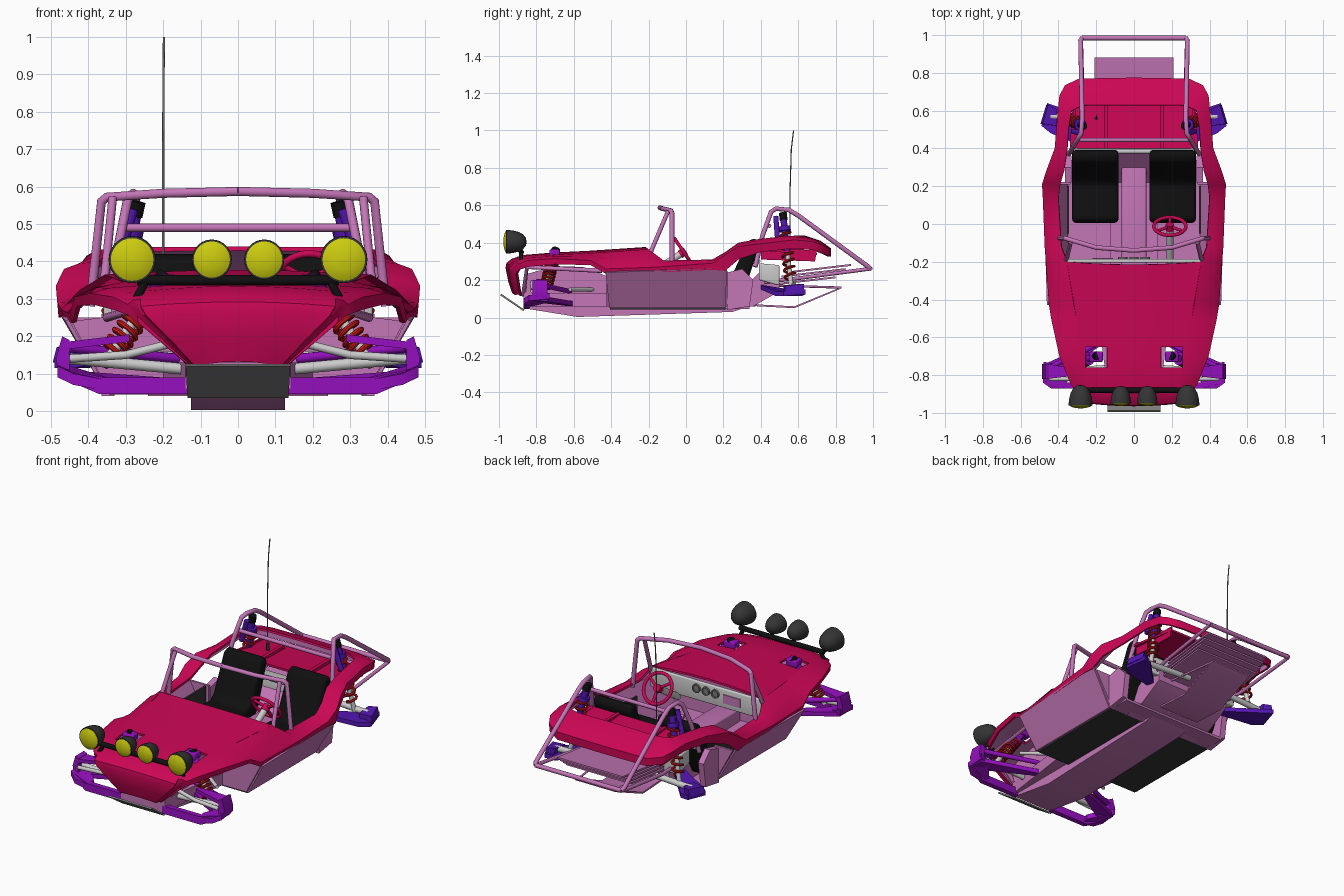
import bpy, bmesh, math
from mathutils import Vector

if "Cube" in bpy.data.objects:
    bpy.data.objects.remove(bpy.data.objects["Cube"])

def mat(name, r, g, b):
    m = bpy.data.materials.new(name)
    m.diffuse_color = (r, g, b, 1)
    m.use_nodes = True
    m.node_tree.nodes["Principled BSDF"].inputs["Base Color"].default_value = m.diffuse_color
    return m
RED = mat("crimson", .6, .002, .09)
PINK = mat("pink", .55, .18, .47)
PURPLE = mat("purple", .3, .005, .52)
VIOLET = mat("violet", .09, .008, .45)
YELLOW = mat("yellow", .6, .6, .005)
BLACK = mat("black", .005, .005, .005)
DARK = mat("dark_grey", .035, .035, .035)
COIL = mat("coil_red", .6, .01, .01)
GREY = mat("light_grey", .55, .55, .55)
METAL = mat("mid_grey", .2, .2, .2)

def add(name, data, m, mirror=False):
    o = bpy.data.objects.new(name, data)
    bpy.context.collection.objects.link(o)
    data.materials.append(m)
    if mirror:
        o.modifiers.new("mirror", 'MIRROR').merge_threshold = .001
    return o

def mesh(name, verts, faces, m, mirror=False, fix=True):
    me = bpy.data.meshes.new(name)
    me.from_pydata([tuple(v) for v in verts], [], faces)
    if fix:
        bm = bmesh.new(); bm.from_mesh(me)
        bmesh.ops.recalc_face_normals(bm, faces=bm.faces)
        bm.to_mesh(me); bm.free()
    return add(name, me, m, mirror)

def prism(name, poly, off, m, mirror=False, bevel=0):
    n = len(poly)
    p = [Vector(v) for v in poly]
    v = p + [q + Vector(off) for q in p]
    f = [list(range(n)), list(range(n, 2 * n))]
    f += [[i, (i + 1) % n, n + (i + 1) % n, n + i] for i in range(n)]
    o = mesh(name, v, f, m, mirror)
    if bevel:
        b = o.modifiers.new("bevel", 'BEVEL'); b.width = bevel; b.segments = 3
    return o

def box(name, x0, x1, y0, y1, z0, z1, m, mirror=False, bevel=0):
    return prism(name, [(x0, y0, z0), (x1, y0, z0), (x1, y1, z0), (x0, y1, z0)],
                 (0, 0, z1 - z0), m, mirror, bevel)

def side(name, yz, x0, x1, m, mirror=False, bevel=0):
    return prism(name, [(x0, y, z) for y, z in yz], (x1 - x0, 0, 0), m, mirror, bevel)

def tube(name, pts, r, m, mirror=False, cyclic=False, res=4):
    c = bpy.data.curves.new(name, 'CURVE')
    c.dimensions = '3D'; c.bevel_depth = r; c.bevel_resolution = res; c.use_fill_caps = True
    s = c.splines.new('POLY'); s.points.add(len(pts) - 1)
    for p, q in zip(s.points, pts):
        p.co = (*q, 1)
    s.use_cyclic_u = cyclic
    return add(name, c, m, mirror)

def loft(name, rows, m, inner=None, thick=.012, mirror=True):
    n = len(rows[0])
    f = [[r * n + c, r * n + c + 1, (r + 1) * n + c + 1, (r + 1) * n + c]
         for r in range(len(rows) - 1) for c in range(n - 1)]
    o = mesh(name, [p for r in rows for p in r], f, m, mirror, fix=False)
    s = o.modifiers.new("shell", 'SOLIDIFY'); s.thickness = thick
    if inner:
        o.data.materials.append(inner); s.material_offset = 1
    return o

def lathe(name, profile, centre, m, n=28):
    # rings of (radius, y) about the y axis
    v = [(centre[0] + r * math.cos(a * math.tau / n), centre[1] + y, centre[2] + r * math.sin(a * math.tau / n))
         for r, y in profile for a in range(n)]
    f = [[k * n + a, k * n + (a + 1) % n, (k + 1) * n + (a + 1) % n, (k + 1) * n + a]
         for k in range(len(profile) - 1) for a in range(n)]
    f += [list(range(n)), list(range((len(profile) - 1) * n, len(profile) * n))]
    return mesh(name, v, f, m)

# Hood and nose: half width, y, z per row, crowned at the centre
hood_rows = [(.115, -.915, .12), (.17, -.935, .18), (.245, -.95, .255), (.26, -.945, .28), (.26, -.92, .30),
             (.235, -.86, .322), (.27, -.7, .335), (.305, -.5, .345), (.355, -.2, .365)]
hood = loft("hood", [[(w * t, y - .015 * (1 - t * t), z + .012 * (1 - t * t)) for t in (0, .35, .7, 1)]
                     for w, y, z in hood_rows], RED, PINK)
for s in (-1, 1):
    cut = box("shock_hole_cutter", s * .2 - .058, s * .2 + .058, -.76, -.65, .2, .5, RED)
    cut.hide_render = True
    b = hood.modifiers.new("hole", 'BOOLEAN'); b.operation = 'DIFFERENCE'; b.object = cut

# Fenders, cockpit rails and rear hoop: inner x, y, z, outer x, y, z, lip z
F = [(.115, -.915, .12, .125, -.89, .12, .115), (.245, -.95, .255, .27, -.91, .255, .235),
     (.26, -.92, .30, .295, -.895, .285, .255), (.235, -.86, .322, .335, -.85, .305, .27),
     (.27, -.7, .335, .395, -.7, .315, .285), (.305, -.5, .345, .437, -.51, .305, .28),
     (.32, -.42, .35, .45, -.43, .26, .235), (.355, -.2, .365, .467, -.2, .268, .24),
     (.385, -.12, .305, .473, -.12, .272, .243), (.40, .14, .31, .483, .14, .29, .255),
     (.39, .21, .35, .487, .21, .335, .25), (.37, .28, .40, .465, .28, .38, .31),
     (.355, .38, .418, .42, .40, .395, .35), (.345, .52, .435, .405, .58, .415, .37),
     (.33, .60, .438, .395, .68, .405, .36), (.29, .62, .438, .365, .735, .385, .34),
     (.25, .63, .438, .29, .77, .37, .325), (0, .63, .44, 0, .775, .37, .325)]
rows = []
for a, b, c, d, e, g, l in F:
    rows.append([(a, b, c), (a + (d - a) * .6, b + (e - b) * .6, c + (g - c) * .45 + .003),
                 (d, e, g), (d * .985, e, l)])
loft("fender_shell", rows, RED, PINK)

# Tub, floor and chassis
loft("tub", [[(0, y, .06), (.35, y, .06), (.452 + (y + .43) * .03, y + d, z)] for y, d, z in
             ((-.41, -.02, .245), (.21, .01, .27))], PINK, PINK, .01)
box("under_floor", .13, .345, -.405, .215, .044, .052, DARK, True)
prism("tub_front_wall", [(.14, -.425, .06), (.35, -.425, .06), (.445, -.425, .24), (.2, -.425, .27)], (0, .012, 0), PINK, True)
prism("tub_rear_wall", [(.335, .21, .06), (.35, .21, .06), (.455, .21, .25), (.335, .21, .25)], (0, .012, 0), PINK, True)
side("belly_skid", [(-.87, .05), (-.58, .003), (.25, .03), (.34, .06), (-.43, .08), (-.87, .09)], -.125, .125, PINK)
prism("front_chassis", [(-.14, -.87, .06), (.14, -.87, .06), (.2, -.42, .06), (-.2, -.42, .06)], (0, 0, .07), PINK)
side("chassis_rail", [(-.86, .13), (-.86, .23), (-.7, .275), (-.55, .27), (-.42, .22), (-.42, .1)], .12, .145, PINK, True)
box("firewall", -.34, .34, -.425, -.41, .06, .33, PINK)
box("tunnel", -.065, .065, -.41, .38, .06, .15, PINK, bevel=.01)
side("rear_chassis", [(.22, .04), (.36, .06), (.5, .14), (.5, .2), (.4, .25), (.22, .07)], -.24, .24, PINK)
side("rear_box", [(.22, .04), (.34, .06), (.36, .2), (.3, .26), (.22, .24)], .33, .365, PINK, True)
box("rear_floor", -.34, .34, .2, .34, .045, .06, PINK)
side("engine_box", [(.39, .2), (.5, .17), (.5, .28), (.39, .29)], -.3, .3, GREY, bevel=.01)
prism("number_plate", [(-.14, -.995, .12), (.14, -.995, .12), (.135, -.87, .035), (-.135, -.87, .035)], (0, .008, .006), METAL)
tube("front_tube", [(.115, -.87, .12), (.28, -.85, .27), (.35, -.45, .25)], .012, PINK, True)

# Rear deck, louvres and skid
prism("rear_deck", [(-.34, .40, .37), (.34, .40, .37), (.32, .70, .345), (-.32, .70, .345)], (0, 0, -.012), RED)
box("deck_ridge", .14, .16, .4, .63, .36, .378, RED, True)
side("deck_flap", [(.4, .37), (.7, .36), (.69, .30), (.4, .31)], .31, .32, RED, True)
for i in range(4):
    y0, z0 = .45 + .03 * i, .17 + .022 * i
    side("rear_louvre", [(y0, z0), (.8 + .027 * i, z0 + .04), (.8 + .027 * i, z0 + .05), (y0, z0 + .01)], -.21, .21, PINK)
side("rear_skid", [(.38, .06), (.58, .05), (.83, .155), (.83, .163), (.58, .06), (.38, .07)], -.13, .13, PINK)
tube("skid_brace", [(.12, .83, .16), (.15, .5, .17)], .006, PINK, True)

# Roll cage and windscreen frame
tube("rear_cage", [(.345, .37, .27), (.32, .41, .44), (.295, .455, .565), (.28, .48, .582), (.275, .55, .575),
                   (.275, .6, .545), (.283, .97, .275), (.275, .985, .262)], .0125, PINK, True)
tube("cage_tail", [(-.275, .985, .262), (.275, .985, .262)], .0125, PINK)
tube("cage_lower", [(.28, .98, .26), (.27, .6, .21), (.24, .42, .19)], .01, PINK, True)
tube("cage_crossbar", [(-.3, .445, .49), (.3, .445, .49)], .011, PINK)
tube("seat_crossbar", [(-.34, .385, .3), (.34, .385, .3)], .013, GREY)
tube("windscreen_frame", [(.395, -.075, .28), (.365, -.075, .56), (.35, -.08, .572), (.2, -.125, .582), (0, -.14, .587)],
     .0125, PINK, True)
tube("windscreen_brace", [(.365, -.2, .32), (.355, -.18, .37), (.335, -.095, .57)], .0115, PINK, True)

# Dashboard and steering
box("dashboard", -.36, .36, -.205, -.185, .25, .36, GREY, bevel=.006)
box("dash_panel", -.22, -.11, -.185, -.18, .28, .33, PINK)
for x in (-.06, 0, .06):
    lathe("gauge", [(.025, 0), (.025, .012), (.018, .012), (.018, .006)], (x, -.187, .32), METAL, 20)
c, u = Vector((.19, -.012, .35)), Vector((0, -.56, .83))
ring = [c + .085 * (Vector((math.cos(t), 0, 0)) + u * math.sin(t)) for t in [i * math.tau / 32 for i in range(32)]]
tube("steering_wheel", ring, .0095, RED, cyclic=True)
for k in (3, 13, 24):
    tube("wheel_spoke", [c, ring[k]], .008, RED)
tube("steering_hub", [c + Vector((0, .01, .007)), c - Vector((0, .02, .013))], .022, RED)
tube("steering_column", [c, (.19, -.2, .23)], .018, GREY)

# Seats: cushion running into a raked back
for s in (-1, 1):
    x = s * .205
    side("seat", [(.01, .10), (.28, .09), (.32, .17), (.395, .39), (.375, .425), (.33, .41), (.235, .2), (.2, .175), (.03, .195), (.005, .17)],
         x - .122, x + .122, BLACK, bevel=.025)
side("inner_side_panel", [(-.05, .11), (.2, .11), (.2, .25), (-.05, .25)], .345, .355, DARK, True)

# Light bar with four lamps
tube("light_bar", [(-.27, -.88, .35), (.27, -.88, .35)], .014, BLACK)
tube("light_bar_post", [(.245, -.88, .35), (.28, -.885, .285)], .011, BLACK, True)
for x, r in ((-.283, .06), (-.07, .051), (.07, .051), (.283, .06)):
    cy = -.955 if r > .055 else -.945
    lathe("lamp_shell", [(r * a, r * b) for a, b in ((.95, -.12), (1.04, -.1), (1.05, .1), (1, .5), (.88, 1), (.66, 1.4), (.35, 1.65), (.08, 1.7))],
          (x, cy, .405), DARK)
    lathe("lamp_lens", [(r * a, r * b) for a, b in ((.95, -.05), (.95, -.14), (.75, -.24), (.45, -.32), (.05, -.36))], (x, cy, .405), YELLOW)
    tube("lamp_stem", [(x, cy + .05, .37), (min(.26, max(-.26, x)), -.88, .35)], .01, BLACK)

# Coil-over shocks
def shock(name, a, b, r, m, top):
    a, b = Vector(a), Vector(b)
    d = b - a
    L = d.normalized(); p = L.cross(Vector((0, 1, 0))).normalized(); q = L.cross(p)
    tube(name + "_rod", [a, a + d * .6], r * .45, GREY, True)
    tube(name + "_body", [a + d * .5, b], r * .62, m, True)
    tube(name + "_collar", [a + d * top, a + d * (top + .06)], r * 1.15, m, True)
    tube(name + "_cap", [b - L * .02, b + L * .02], r * .75, BLACK, True)
    tube(name + "_coil", [a + d * (.15 + (top - .15) * i / 84) + r * (p * math.cos(i * math.tau / 12) + q * math.sin(i * math.tau / 12))
                          for i in range(85)], .0075, COIL, True, res=2)
shock("front_shock", (.36, -.76, .12), (.205, -.7, .35), .03, PURPLE, .72)
shock("rear_shock", (.355, .565, .15), (.272, .52, .54), .028, VIOLET, .8)
box("front_shock_mount", .165, .235, -.73, -.675, .325, .365, PURPLE, True, .008)
tube("shock_reservoir", [(.32, .49, .41), (.28, .48, .54)], .014, VIOLET, True)

# Front suspension
prism("front_lower_arm", [(.12, -.87, .045), (.37, -.87, .045), (.475, -.84, .09), (.475, -.84, .115), (.36, -.87, .09), (.12, -.87, .09)],
      (0, .03, 0), PURPLE, True)
prism("front_lower_strut", [(.14, -.62, .06), (.14, -.59, .06), (.47, -.74, .085), (.47, -.84, .085)], (0, 0, .025), PURPLE, True)
prism("front_arm_pod", [(.36, -.87, .055), (.44, -.87, .07), (.482, -.84, .09), (.478, -.73, .1), (.42, -.74, .08), (.35, -.82, .06)],
      (0, 0, .03), PURPLE, True)
prism("front_upper_arm", [(.29, -.8, .185), (.29, -.77, .185), (.46, -.74, .165), (.46, -.82, .165)], (0, 0, .02), PURPLE, True)
tube("front_upper_strut", [(.16, -.62, .14), (.45, -.76, .17)], .013, PURPLE, True)
prism("front_hub", [(.45, -.82, .1), (.478, -.82, .1), (.487, -.82, .14), (.47, -.82, .2), (.45, -.82, .19)], (0, .08, 0), PURPLE, True)
tube("front_axle", [(.12, -.76, .11), (.45, -.78, .14)], .015, GREY, True)
tube("steering_rod", [(.14, -.82, .19), (.3, -.82, .15), (.45, -.82, .14)], .011, GREY, True)
tube("front_rod", [(.14, -.5, .15), (.3, -.62, .15)], .01, GREY, True)

# Rear suspension
prism("rear_arm", [(.19, .40, .15), (.25, .40, .15), (.44, .48, .115), (.49, .52, .115), (.46, .64, .125), (.4, .62, .115)], (0, 0, .025), VIOLET, True)
prism("rear_hub", [(.42, .52, .13), (.495, .53, .13), (.465, .63, .14), (.42, .61, .14)], (-.01, 0, .04), VIOLET, True)
tube("rear_axle", [(.08, .57, .18), (.44, .57, .16)], .017, GREY, True)

# Antenna
tube("antenna_base", [(-.2, .56, .36), (-.2, .56, .4)], .009, DARK)
tube("antenna", [(-.2, .557, .38), (-.2, .557, .7), (-.199, .563, .9), (-.198, .575, 1.0)], .003, METAL)

# Apply modifiers, remove cutters, smooth round parts
objs = list(bpy.context.collection.objects)
for o in objs:
    o.select_set(True)
bpy.context.view_layer.objects.active = objs[0]
bpy.ops.object.convert(target='MESH')
for o in list(bpy.data.objects):
    if "cutter" in o.name:
        bpy.data.objects.remove(o)
bpy.context.view_layer.objects.active = bpy.context.selected_objects[0]
bpy.ops.object.shade_smooth_by_angle(angle=math.radians(40))
